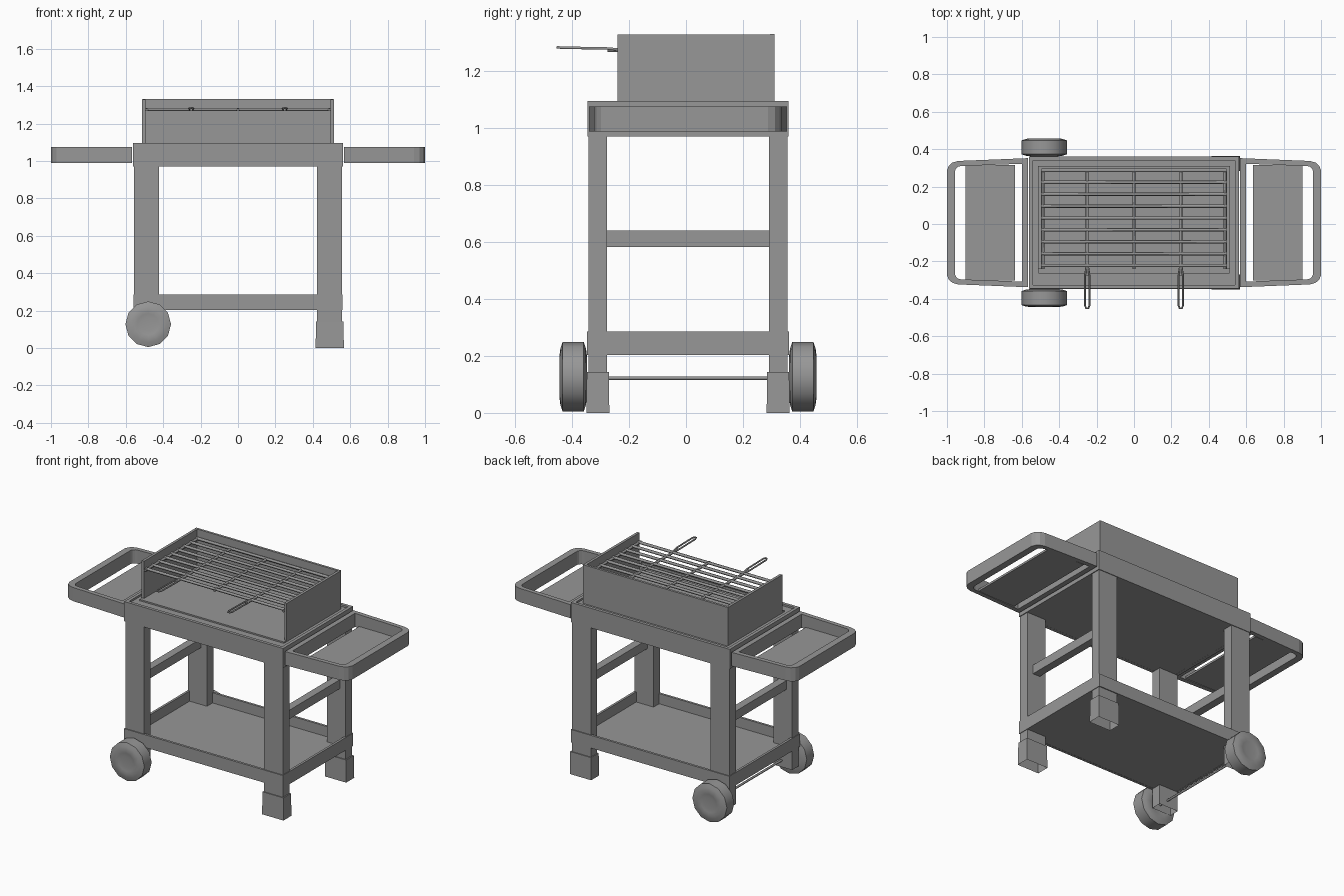
import bpy, bmesh, math
from mathutils import Vector

if "Cube" in bpy.data.objects:
    bpy.data.objects.remove(bpy.data.objects["Cube"])

CY = 0.007  # cart centre line in y

# Dark grey paint for every part
paint = bpy.data.materials.new("dark_grey_paint")
paint.diffuse_color = (0.31, 0.31, 0.31, 1)
paint.use_nodes = True
paint.node_tree.nodes["Principled BSDF"].inputs["Base Color"].default_value = paint.diffuse_color


def finish(bm, name, smooth=False):
    bmesh.ops.recalc_face_normals(bm, faces=bm.faces)
    me = bpy.data.meshes.new(name)
    bm.to_mesh(me)
    bm.free()
    me.materials.append(paint)
    ob = bpy.data.objects.new(name, me)
    bpy.context.collection.objects.link(ob)
    if smooth:
        bpy.ops.object.select_all(action='DESELECT')
        ob.select_set(True)
        bpy.context.view_layer.objects.active = ob
        bpy.ops.object.shade_smooth_by_angle(angle=math.radians(50))
    return ob


def box(name, x0, x1, y0, y1, z0, z1, taper=0.0, open_bottom=False):
    """Box from bounds; taper pulls the top edges inwards."""
    bm = bmesh.new()
    bmesh.ops.create_cube(bm, size=1)
    for v in bm.verts:
        t = taper if v.co.z > 0 else 0
        sx, sy = math.copysign(t, v.co.x), math.copysign(t, v.co.y)
        v.co = Vector((x0 if v.co.x < 0 else x1, y0 if v.co.y < 0 else y1,
                       z0 if v.co.z < 0 else z1)) - Vector((sx, sy, 0))
    if open_bottom:
        low = min(bm.faces, key=lambda f: f.calc_center_median().z)
        bmesh.ops.delete(bm, geom=[low], context='FACES_ONLY')
    return finish(bm, name)


def ring(name, outer, inner, z0, z1):
    """Closed frame between two matching outlines."""
    bm = bmesh.new()
    n = len(outer)
    loops = [[bm.verts.new((x, y, z)) for x, y in pts]
             for pts, z in ((outer, z0), (outer, z1), (inner, z1), (inner, z0))]
    for k in range(4):
        a, b = loops[k], loops[(k + 1) % 4]
        for i in range(n):
            j = (i + 1) % n
            bm.faces.new((a[i], a[j], b[j], b[i]))
    return finish(bm, name)


def rect(hx, hy):
    return [(-hx, CY - hy), (hx, CY - hy), (hx, CY + hy), (-hx, CY + hy)]


def rod(name, pts, r):
    cu = bpy.data.curves.new(name, 'CURVE')
    cu.dimensions = '3D'
    cu.bevel_depth = r
    cu.bevel_resolution = 1
    cu.use_fill_caps = True
    sp = cu.splines.new('POLY')
    sp.points.add(len(pts) - 1)
    for p, c in zip(sp.points, pts):
        p.co = (*c, 1)
    cu.materials.append(paint)
    ob = bpy.data.objects.new(name, cu)
    bpy.context.collection.objects.link(ob)
    return ob


# Table slab with a low raised rim
box("table_top", -0.558, 0.558, CY - 0.351, CY + 0.351, 0.97, 1.083)
ring("table_rim", rect(0.561, 0.353), rect(0.54, 0.333), 0.9695, 1.095)

# Lower tray with raised lip
box("lower_shelf", -0.555, 0.555, CY - 0.35, CY + 0.35, 0.205, 0.22)
ring("lower_shelf_lip", rect(0.56, 0.355), rect(0.545, 0.34), 0.204, 0.285)

# Legs, feet and side rails
for s, side in ((-1, "left"), (1, "right")):
    for t, end in ((-1, "front"), (1, "back")):
        xs = sorted((s * 0.423, s * 0.556))
        ys = sorted((CY + t * 0.284, CY + t * 0.349))
        low = 0.08 if s < 0 else 0.10
        box(f"{end}_{side}_leg", *xs, *ys, low, 0.975, open_bottom=True)
        if s > 0:
            box(f"{end}_foot", xs[0] - 0.008, xs[1] + 0.01,
                ys[0] - 0.008, ys[1] + 0.008, 0, 0.143, 0.002, open_bottom=True)
    box(f"{side}_rail", *sorted((s * 0.465, s * 0.515)),
        CY - 0.29, CY + 0.29, 0.583, 0.640)

# Side shelves: rounded frame and low inset panel
half_out = [(0.568, 0.345), (0.94, 0.33), (0.97, 0.322), (0.99, 0.305), (1.0, 0.28)]
half_in = [(0.60, 0.315), (0.925, 0.303), (0.94, 0.299), (0.952, 0.289), (0.957, 0.275)]


def shelf_outline(half, s):
    return ([(s * x, CY - y) for x, y in half] +
            [(s * x, CY + y) for x, y in reversed(half)])


for s, side in ((-1, "left"), (1, "right")):
    ring(f"{side}_side_shelf_frame", shelf_outline(half_out, s),
         shelf_outline(half_in, s), 0.988, 1.075)
    box(f"{side}_side_shelf_panel", *sorted((s * 0.635, s * 0.90)),
        CY - 0.308, CY + 0.308, 0.99, 1.003)

# Wheels: lathed low-poly profile (radius, offset along the axle)
profile = [(0, 0.044), (0.035, 0.043), (0.058, 0.0455), (0.075, 0.048),
           (0.098, 0.045), (0.122, 0.037)]
profile += [(r, -w) for r, w in reversed(profile)]
for t, end in ((-1, "front"), (1, "back")):
    bm = bmesh.new()
    vs = [bm.verts.new((r, w, 0)) for r, w in profile]
    es = [bm.edges.new(p) for p in zip(vs, vs[1:])]
    bmesh.ops.spin(bm, geom=vs + es, cent=(0, 0, 0), axis=(0, 1, 0),
                   angle=2 * math.pi, steps=12)
    bmesh.ops.remove_doubles(bm, verts=bm.verts, dist=1e-4)
    w = finish(bm, f"{end}_wheel", smooth=True)
    w.location = (-0.48, CY + t * 0.403, 0.127)
rod("axle", [(-0.48, -0.39, 0.122), (-0.48, 0.40, 0.122)], 0.007)

# Firebox: base plate and three walls, open at the front
box("firebox_base", -0.51, 0.51, -0.265, 0.31, 1.078, 1.092)
box("firebox_back", -0.51, 0.51, 0.295, 0.31, 1.085, 1.33)
for s, side in ((-1, "left"), (1, "right")):
    box(f"firebox_{side}_wall", *sorted((s * 0.495, s * 0.512)),
        -0.24, 0.309, 1.085, 1.329)

# Grill grid
for i in range(9):
    y = -0.222 + i * 0.0635
    rod(f"grill_bar_{i + 1}", [(-0.5, y, 1.276), (0.5, y, 1.276)], 0.009)
for i, x in enumerate((-0.487, -0.25, 0, 0.25, 0.487)):
    front = -0.275 if abs(x) == 0.25 else -0.24
    rod(f"grill_cross_bar_{i + 1}", [(x, front, 1.273), (x, 0.295, 1.273)], 0.008)

# Looped grill handles
for s, side in ((-1, "left"), (1, "right")):
    x = s * 0.25
    rod(f"{side}_grill_handle",
        [(x + 0.005, -0.23, 1.275), (x + 0.012, -0.275, 1.279),
         (x + 0.012, -0.435, 1.282), (x + 0.006, -0.451, 1.283),
         (x - 0.006, -0.451, 1.283), (x - 0.012, -0.435, 1.282),
         (x - 0.012, -0.275, 1.279), (x - 0.005, -0.23, 1.275)], 0.005)
